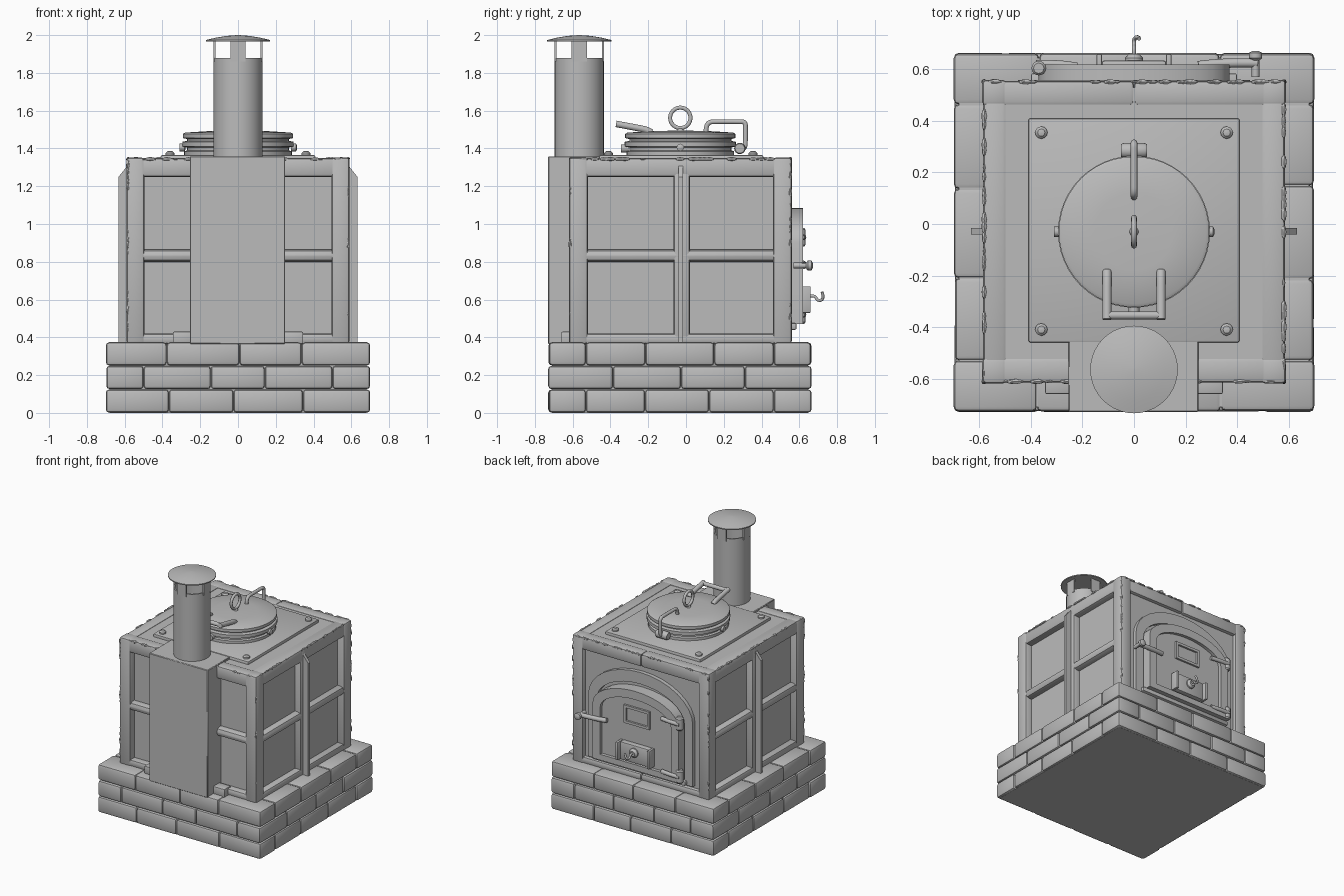
import bpy, bmesh, math, random
from mathutils import Matrix

if "Cube" in bpy.data.objects:
    bpy.data.objects.remove(bpy.data.objects["Cube"])

random.seed(4)

GREY = bpy.data.materials.new("plain grey")
GREY.diffuse_color = (0.5, 0.5, 0.5, 1)
GREY.use_nodes = True
GREY.node_tree.nodes["Principled BSDF"].inputs["Base Color"].default_value = GREY.diffuse_color


def finish(name, bm, angle=40):
    bmesh.ops.recalc_face_normals(bm, faces=bm.faces)
    me = bpy.data.meshes.new(name)
    bm.to_mesh(me)
    bm.free()
    me.materials.clear()
    me.materials.append(GREY)
    me.shade_smooth()
    me.set_sharp_from_angle(angle=math.radians(angle))
    ob = bpy.data.objects.new(name, me)
    bpy.context.collection.objects.link(ob)
    return ob


def box(name, x0, x1, y0, y1, z0, z1, bevel=0.0, seg=2):
    bm = bmesh.new()
    bmesh.ops.create_cube(bm, size=1)
    for v in bm.verts:
        v.co = ((x0 + x1) / 2 + v.co.x * (x1 - x0), (y0 + y1) / 2 + v.co.y * (y1 - y0),
                (z0 + z1) / 2 + v.co.z * (z1 - z0))
    if bevel:
        bmesh.ops.bevel(bm, geom=bm.edges[:], offset=bevel, segments=seg, profile=0.5, affect='EDGES')
    return finish(name, bm)


def lathe(name, profile, at, axis='Z', n=40):
    """Revolve (radius, height) pairs about an axis through a point."""
    bm = bmesh.new()
    rings = [[bm.verts.new((r * math.cos(2 * math.pi * i / n), r * math.sin(2 * math.pi * i / n), h))
              for i in range(n)] for r, h in profile]
    for a, b in zip(rings, rings[1:]):
        for i in range(n):
            bm.faces.new((a[i], a[(i + 1) % n], b[(i + 1) % n], b[i]))
    bm.faces.new(rings[0])
    bm.faces.new(rings[-1])
    rot = {'Z': Matrix(), 'Y': Matrix.Rotation(-math.pi / 2, 4, 'X'), 'X': Matrix.Rotation(math.pi / 2, 4, 'Y')}[axis]
    bm.transform(Matrix.Translation(at) @ rot)
    return finish(name, bm, 35)


def rod(name, pts, r, cyclic=False):
    """Round bar along a smooth path."""
    cu = bpy.data.curves.new(name, 'CURVE')
    cu.dimensions = '3D'
    cu.bevel_depth, cu.bevel_resolution, cu.use_fill_caps = r, 3, True
    sp = cu.splines.new('NURBS')
    sp.points.add(len(pts) - 1)
    for p, c in zip(sp.points, pts):
        p.co = (*c, 1)
    sp.order_u, sp.use_endpoint_u, sp.use_cyclic_u, sp.resolution_u = 3, True, cyclic, 6
    tmp = bpy.data.objects.new(name + "_path", cu)
    bpy.context.collection.objects.link(tmp)
    me = bpy.data.meshes.new_from_object(tmp.evaluated_get(bpy.context.evaluated_depsgraph_get()))
    bpy.data.objects.remove(tmp)
    bm = bmesh.new()
    bm.from_mesh(me)
    return finish(name, bm, 50)


def arch(w, z0, zs, zt, n=16):
    return [(-w, z0)] + [(-w * math.cos(math.pi * i / n), zs + (zt - zs) * math.sin(math.pi * i / n))
                         for i in range(n + 1)] + [(w, z0)]


def arch_plate(name, outer, y0, y1, inner=None):
    """Arched slab, or an arched ring when an inner outline is given."""
    bm = bmesh.new()
    o = [bm.verts.new((x, y0, z)) for x, z in outer]
    if inner:
        q = [bm.verts.new((x, y0, z)) for x, z in inner]
        k = len(o)
        faces = [bm.faces.new((o[i], o[(i + 1) % k], q[(i + 1) % k], q[i])) for i in range(k)]
    else:
        faces = [bm.faces.new(o)]
    for v in bmesh.ops.extrude_face_region(bm, geom=faces)['geom']:
        if isinstance(v, bmesh.types.BMVert):
            v.co.y = y1
    return finish(name, bm)


# Brick plinth: three bonded courses around a solid core
X, Y0, Y1, D = 0.70, -0.73, 0.665, 0.2
box("plinth_core", -0.68, 0.68, -0.71, 0.645, 0.0, 0.366)
count = 0
for c in range(3):
    z0, z1 = c * 0.125 + 0.001, c * 0.125 + 0.124
    long_x = c % 2 == 0
    xe, ya, yb = (X, Y0 + D, Y1 - D) if long_x else (X - D, Y0, Y1)
    rows = [(-xe, xe, s, True) for s in (0, 1)] + [(ya, yb, s, False) for s in (0, 1)]
    for a, b, side, along_x in rows:
        n = max(3, round((b - a) / 0.36))
        cuts = [a] + [a + (b - a) * i / n + random.uniform(-.03, .03) for i in range(1, n)] + [b]
        for p, q in zip(cuts, cuts[1:]):
            j = random.uniform(0, 0.005)
            count += 1
            if along_x:
                y = (Y0 + j, Y0 + D) if side == 0 else (Y1 - D, Y1 - j)
                box(f"brick_{count}", p, q, *y, z0, z1, 0.018)
            else:
                x = (-X + j, -X + D) if side == 0 else (X - D, X - j)
                box(f"brick_{count}", *x, p, q, z0, z1, 0.018)

# Stove body: recessed core with a heavy frame
B, F, K, ZB, ZT = 0.59, -0.62, 0.56, 0.365, 1.352
RAILS = ((ZB, 0.42, "bottom", 0.016), (0.80, 0.865, "middle", 0.028), (1.25, ZT - 0.003, "top", 0.016))
box("body_core", -0.535, 0.535, -0.565, 0.53, ZB, 1.342)
for sx in (-1, 1):
    xs = sorted((sx * B, sx * 0.495))
    for y0, y1, tag in ((F, F + 0.1, "front"), (K - 0.1, K, "back")):
        box(f"{tag}_corner_post", *xs, y0, y1, ZB, ZT, 0.016)
    xi = sorted((sx * (B - 0.004), sx * 0.495))
    for z0, z1, tag, bev in RAILS:
        box(f"side_{tag}_rail", *xi, F + 0.03, K - 0.03, z0, z1, bev)
        box(f"front_{tag}_rail", *sorted((sx * 0.1, sx * 0.55)), F + 0.004, F + 0.1, z0, z1, bev)
        if tag != "middle":
            box(f"back_{tag}_rail", *sorted((0, sx * 0.55)), K - 0.1, K - 0.004, z0, z1, bev)
    # side rib with a tapered top, on its flat backing strip
    box("side_strip", *xi, -0.065, 0.02, ZB, ZT - 0.004, 0.014)
    rib = box("side_rib", *sorted((sx * 0.56, sx * 0.632)), -0.04, -0.016, ZB, 1.34)
    for v in rib.data.vertices:
        if v.co.z > 1 and abs(v.co.x) > 0.6:
            v.co.z = 1.25
    box("front_foot", *sorted((sx * 0.24, sx * 0.345)), -0.66, -0.58, ZB, 0.43, 0.006)

# Chips and dents along the frame edges
bm = bmesh.new()
for _ in range(150):
    sx, sy = random.choice((-1, 1)), random.choice((F + 0.008, K - 0.008))
    t = random.random()
    kind = random.randrange(3)
    if kind == 0:
        p, d = (sx * (B - 0.008), sy, 0.42 + t * 0.9), (.010, .010, .028)
    elif kind == 1:
        p, d = (sx * (B - 0.008), F + 0.03 + t * 1.1, ZT - 0.008), (.010, .028, .010)
    else:
        p, d = (-0.55 + t * 1.1, sy, ZT - 0.008), (.028, .010, .010)
    s = random.uniform(0.6, 1.2)
    bmesh.ops.create_icosphere(bm, subdivisions=1, radius=1,
                               matrix=Matrix.Translation(p) @ Matrix.Diagonal((d[0] * s, d[1] * s, d[2] * s, 1)))
finish("frame_chips", bm, 25)

# Flue box and chimney with its rain cap
FY = -0.565
box("flue_box", -0.255, 0.25, -0.73, -0.45, ZB, 1.358, 0.004, 1)
lathe("chimney_pipe", [(0.13, 1.35), (0.13, 1.88), (0.12, 1.88), (0.12, 1.6)], (0, FY, 0))
for i in range(4):
    a = i * math.pi / 2
    cx, cy = 0.125 * math.cos(a), FY + 0.125 * math.sin(a)
    hx, hy = (0.005, 0.04) if i % 2 == 0 else (0.04, 0.005)
    box("cap_strut", cx - hx, cx + hx, cy - hy, cy + hy, 1.86, 1.98)
lathe("chimney_cap", [(0.155, 1.966), (0.17, 1.966), (0.17, 1.974), (0.12, 1.986), (0.06, 1.996), (0.005, 2.0)],
      (0, FY, 0))

# Cooking plate with corner bolts
box("top_plate", -0.41, 0.41, -0.46, 0.41, 1.32, 1.364, 0.008)
for x in (-0.36, 0.36):
    for y in (-0.41, 0.355):
        lathe("plate_bolt", [(0.024, 1.36), (0.024, 1.375), (0.014, 1.385), (0.002, 1.387)], (x, y, 0), n=12)

# Round lid with collar, lugs, ring and handles
LY = -0.03
lathe("lid_collar", [(0.285, 1.36), (0.285, 1.385), (0.27, 1.39), (0.27, 1.405), (0.295, 1.41), (0.295, 1.435),
                     (0.27, 1.44), (0.27, 1.455)], (0, LY, 0), n=48)
lathe("lid", [(0.27, 1.45), (0.292, 1.455), (0.292, 1.477), (0.28, 1.484), (0.15, 1.492), (0.005, 1.495)],
      (0, LY, 0), n=48)
for x in (-0.295, 0.295):
    lathe("lid_lug", [(0.02, -0.015), (0.02, 0.012), (0.008, 0.018)], (x, LY, 1.405), 'X', 12)
rod("lid_ring", [(0, LY + 0.055 * math.cos(i * math.pi / 8), 1.562 + 0.055 * math.sin(i * math.pi / 8))
                 for i in range(16)], 0.011, True)
lathe("ring_stem", [(0.02, 1.485), (0.016, 1.5), (0.008, 1.51)], (0, LY, 0), n=16)
rod("lid_hinge_arm", [(0, .105, 1.48), (0, .105, 1.51), (0, .12, 1.54), (0, .16, 1.542), (0, .28, 1.542),
                      (0, .315, 1.54), (0, .315, 1.5), (0, .315, 1.43), (0, .31, 1.395), (0, .27, 1.39)], 0.013)
lathe("lid_hinge_barrel", [(0.025, -0.05), (0.03, -0.04), (0.03, 0.04), (0.025, 0.05)], (0, 0.285, 1.4), 'X', 16)
for x in (-0.105, 0.105):
    rod("lift_handle_arm", [(x, -0.185, 1.485), (x, -0.2, 1.498), (x, -0.28, 1.513), (x, -0.37, 1.53)], 0.018)
rod("lift_handle_grip", [(-0.11, -0.355, 1.527), (0, -0.355, 1.527), (0.11, -0.355, 1.527)], 0.016)
lathe("front_lug", [(0.022, -0.02), (0.022, 0.02)], (0, -0.325, 1.4), 'Y', 12)

# Arched fire door on the back
arch_plate("door_surround", arch(0.45, 0.44, 0.92, 1.21), 0.52, 0.56, arch(0.38, 0.47, 0.90, 1.12))
arch_plate("door_panel", arch(0.35, 0.48, 0.89, 1.07), 0.52, 0.595)
arch_plate("door_rim", arch(0.37, 0.47, 0.90, 1.085), 0.52, 0.62, arch(0.305, 0.515, 0.88, 1.02))
box("door_sill", -0.40, 0.40, 0.52, 0.585, 0.44, 0.475, 0.008)
for n, d in enumerate(((-0.11, 0.11, 0.93, 0.95), (-0.11, 0.11, 0.81, 0.83),
                       (-0.11, -0.09, 0.83, 0.93), (0.09, 0.11, 0.83, 0.93))):
    box(f"window_frame_{n}", d[0], d[1], 0.58, 0.61, d[2], d[3])

# Ash draft with side rails and pull hook
box("ash_draft", -0.125, 0.125, 0.58, 0.635, 0.53, 0.67, 0.01)
for x in (-0.135, 0.135):
    box("draft_rail", x - 0.01, x + 0.01, 0.58, 0.66, 0.53, 0.67, 0.004)
lathe("hook_boss", [(0.035, 0.62), (0.035, 0.645), (0.02, 0.66)], (0, 0, 0.615), 'Y', 16)
rod("pull_hook", [(0, .64, .615), (0, .68, .625), (0, .695, .595), (0, .72, .595), (0.015, .728, .62),
                  (0.02, .72, .64)], 0.008)

# Door hinges and latch
for z in (0.52, 0.93):
    lathe("hinge_barrel", [(0.02, z - 0.05), (0.028, z - 0.04), (0.028, z + 0.04), (0.02, z + 0.05)],
          (-0.37, 0.605, 0), n=16)
    rod("hinge_strap", [(-0.38, 0.62, z), (-0.3, 0.625, z), (-0.22, 0.61, z)], 0.016)
rod("latch_bar", [(0.25, 0.615, 0.79), (0.34, 0.628, 0.785), (0.48, 0.625, 0.78)], 0.018)
lathe("latch_knob", [(0.015, 0.57), (0.015, 0.635), (0.026, 0.645), (0.026, 0.665), (0.012, 0.672)],
      (0.472, 0, 0.78), 'Y', 16)
